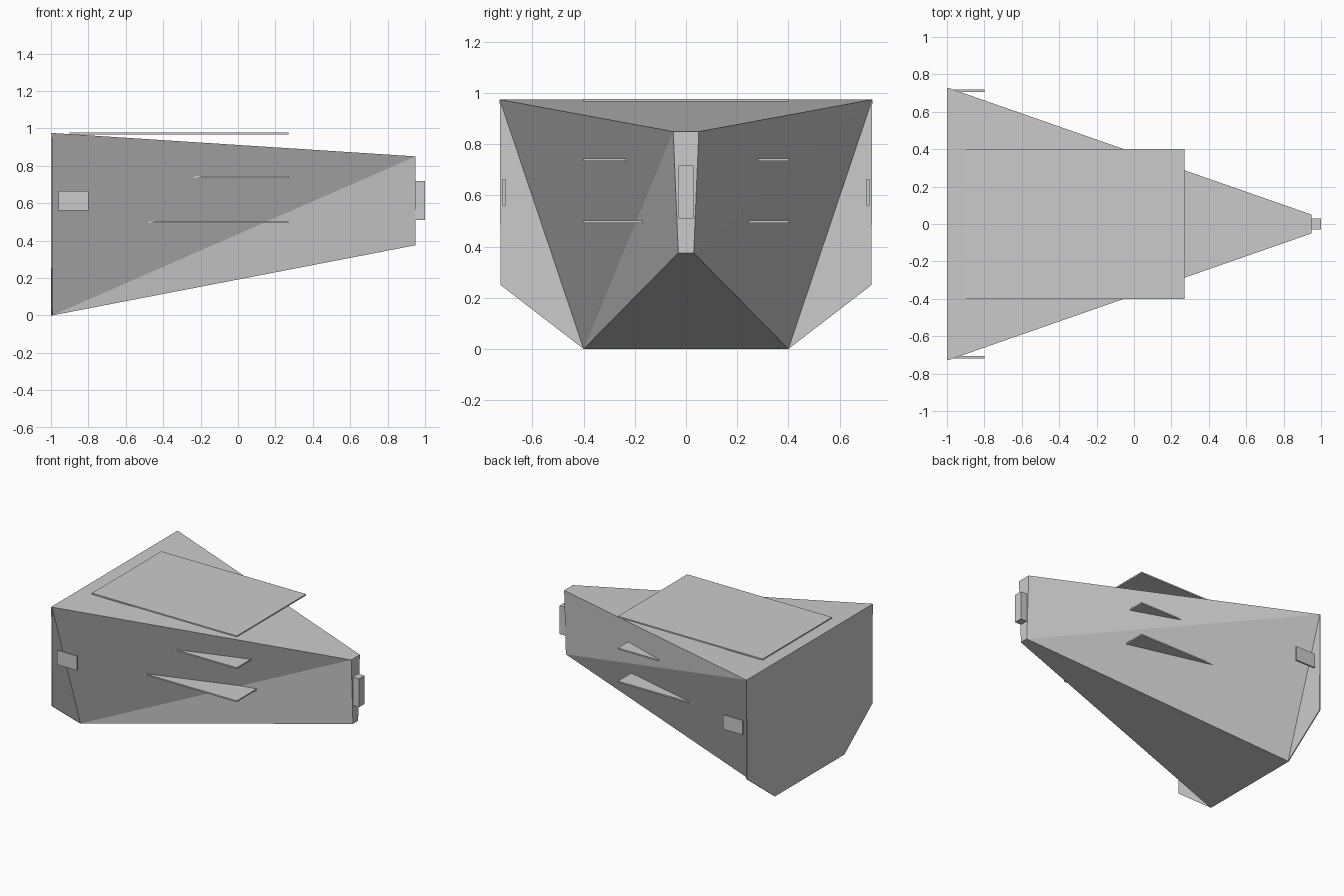
import bpy, bmesh

if "Cube" in bpy.data.objects:
    bpy.data.objects.remove(bpy.data.objects["Cube"])


def mesh_object(name, bm):
    bmesh.ops.recalc_face_normals(bm, faces=bm.faces)
    mesh = bpy.data.meshes.new(name)
    bm.to_mesh(mesh)
    bm.free()
    obj = bpy.data.objects.new(name, mesh)
    bpy.context.collection.objects.link(obj)
    return obj


def box(name, lo, hi):
    bm = bmesh.new()
    bmesh.ops.create_cube(bm, size=1)
    for v in bm.verts:
        v.co = [(a + b) / 2 + c * (b - a) for a, b, c in zip(lo, hi, v.co)]
    return mesh_object(name, bm)


# Tapered hull: six-sided stern with a thin rim, narrow four-sided bow
stern = [(0.728, 0.975), (0.725, 0.25), (0.4, 0), (-0.4, 0), (-0.725, 0.25), (-0.728, 0.975)]
bow = [(0.05, 0.85), (0.03, 0.375), (-0.03, 0.375), (-0.05, 0.85)]
bm = bmesh.new()
back = [bm.verts.new((-1, y, z)) for y, z in stern]
rim = [bm.verts.new((-0.993, y, z)) for y, z in stern]
front = [bm.verts.new((0.95, y, z)) for y, z in bow]
bm.faces.new(back)
bm.faces.new(front)
for i in range(6):
    j = (i + 1) % 6
    bm.faces.new((back[i], back[j], rim[j], rim[i]))
# Stern corner webs, deck and keel
bm.faces.new(rim[0:3])
bm.faces.new(rim[3:6])
bm.faces.new((rim[0], rim[5], front[3], front[0]))
bm.faces.new((rim[2], rim[3], front[2], front[1]))
# Twisted sides, each folded along its own diagonal
bm.faces.new((rim[0], rim[2], front[1]))
bm.faces.new((rim[0], front[1], front[0]))
bm.faces.new((rim[5], rim[3], front[3]))
bm.faces.new((rim[3], front[2], front[3]))
mesh_object("hull", bm)

# Three stacked deck plates that cut through the hull
for name, z in (("lower_deck", 0.493), ("middle_deck", 0.735), ("top_deck", 0.967)):
    box(name, (-0.9, -0.4, z), (0.27, 0.4, z + 0.01))

# Bow block
box("bow_block", (0.94, -0.03, 0.51), (1.0, 0.03, 0.718))

# Side tabs near the stern
for name, y in (("left_tab", 0.712), ("right_tab", -0.712)):
    box(name, (-0.96, y - 0.006, 0.56), (-0.8, y + 0.006, 0.665))
